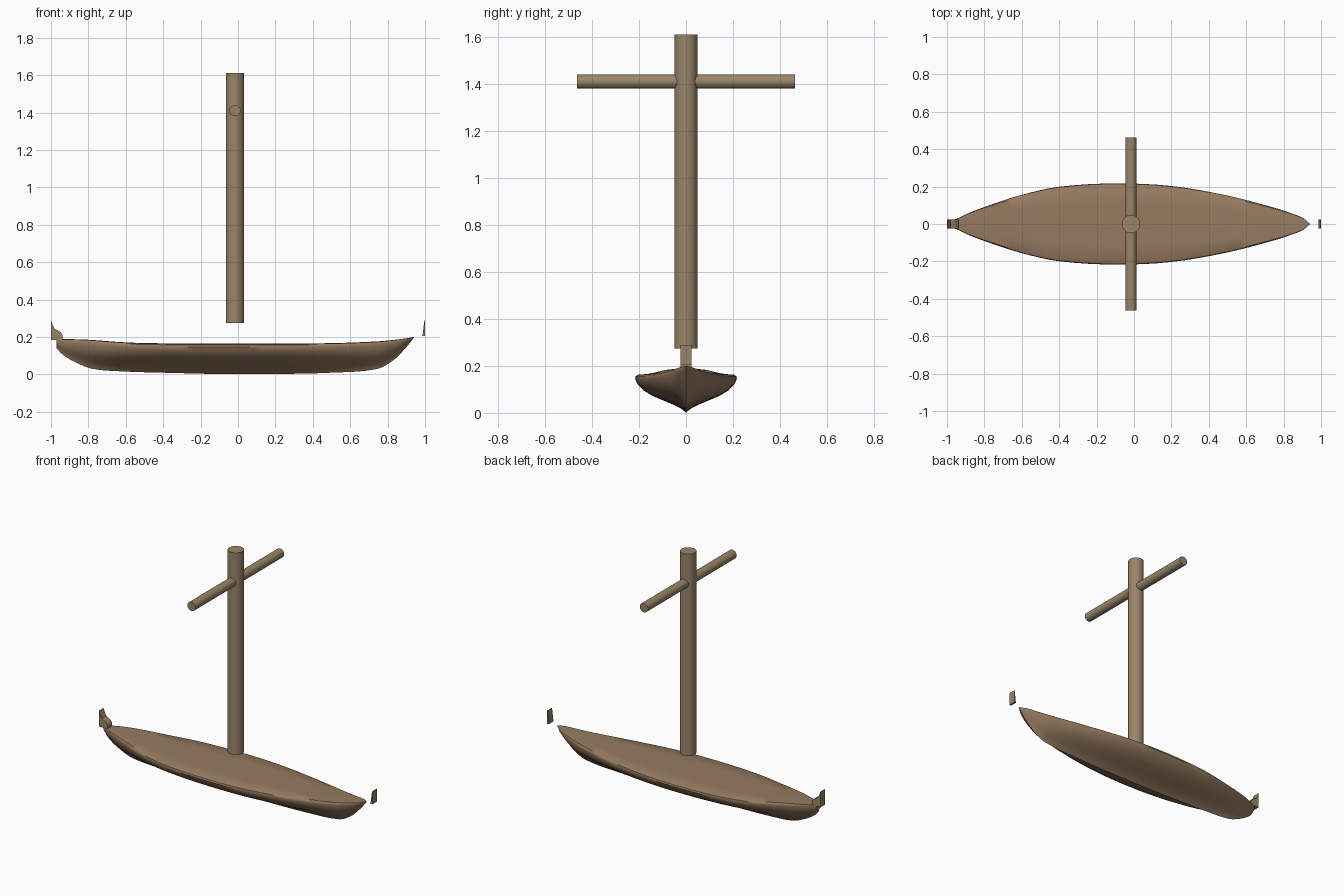
import bpy, bmesh, math

if "Cube" in bpy.data.objects:
    bpy.data.objects.remove(bpy.data.objects["Cube"])


def material(name, color):
    m = bpy.data.materials.new(name)
    m.diffuse_color = (*color, 1)
    m.use_nodes = True
    m.node_tree.nodes["Principled BSDF"].inputs["Base Color"].default_value = m.diffuse_color
    return m


hull_wood = material("hull_wood", (0.31, 0.20, 0.12))
spar_wood = material("spar_wood", (0.32, 0.235, 0.14))


def make(name, bm, mat, angle):
    bmesh.ops.recalc_face_normals(bm, faces=bm.faces)
    mesh = bpy.data.meshes.new(name)
    bm.to_mesh(mesh)
    bm.free()
    ob = bpy.data.objects.new(name, mesh)
    bpy.context.collection.objects.link(ob)
    mesh.materials.append(mat)
    bpy.ops.object.select_all(action='DESELECT')
    ob.select_set(True)
    bpy.context.view_layer.objects.active = ob
    bpy.ops.object.shade_smooth_by_angle(angle=math.radians(angle))
    return ob


def spline(pts, steps):
    """Smooth curve through the points, one tuple per sample."""
    out = []
    for i in range(len(pts) - 1):
        p1, p2 = pts[i], pts[i + 1]
        p0, p3 = pts[max(i - 1, 0)], pts[min(i + 2, len(pts) - 1)]
        # tangents per unit x keep unevenly spaced stations smooth
        dx = p2[0] - p1[0]
        for s in range(steps):
            t = s / steps
            h = (2*t**3 - 3*t*t + 1, t**3 - 2*t*t + t, 3*t*t - 2*t**3, t**3 - t*t)
            row = [p1[0] + dx * t]
            for k in range(1, len(p1)):
                m1 = (p2[k] - p0[k]) / (p2[0] - p0[0]) * dx
                m2 = (p3[k] - p1[k]) / (p3[0] - p1[0]) * dx
                row.append(h[0]*p1[k] + h[1]*m1 + h[2]*p2[k] + h[3]*m2)
            out.append(tuple(row))
    return out + [tuple(pts[-1])]


# Hull stations: x, half beam, keel height, deck height
stations = [
    (-0.97, 0.020, 0.140, 0.186), (-0.94, 0.032, 0.108, 0.188),
    (-0.88, 0.060, 0.070, 0.188), (-0.78, 0.098, 0.030, 0.184),
    (-0.60, 0.156, 0.015, 0.171), (-0.40, 0.199, 0.009, 0.166),
    (-0.10, 0.217, 0.002, 0.165), (0.20, 0.203, 0.002, 0.165),
    (0.50, 0.152, 0.009, 0.167), (0.74, 0.090, 0.028, 0.176),
    (0.83, 0.061, 0.075, 0.184), (0.90, 0.034, 0.145, 0.193),
    (0.94, 0.002, 0.196, 0.200)]
# Half section from keel to deck centre, as fractions of beam and depth
half = [(0, 0), (0.08, 0.09), (0.22, 0.19), (0.42, 0.30), (0.65, 0.43),
        (0.84, 0.58), (0.95, 0.74), (1.0, 0.88), (0.985, 0.95),
        (0.94, 0.985), (0.5, 1.0), (0, 1.0)]
section = half + [(-y, z) for y, z in half[-2:0:-1]]
bm = bmesh.new()
rings = [[bm.verts.new((x, b * y, k + (d - k) * z)) for y, z in section]
         for x, b, k, d in spline(stations, 4)]
n = len(section)
for a, b in zip(rings, rings[1:]):
    for i in range(n):
        j = (i + 1) % n
        bm.faces.new((a[i], a[j], b[j], b[i]))
bm.faces.new(rings[0])
bm.faces.new(rings[-1])
make("hull", bm, hull_wood, 40)


# Mast and yard
def rod(name, radius, length, loc, rot_x=0):
    bm = bmesh.new()
    bmesh.ops.create_cone(bm, cap_ends=True, segments=32, radius1=radius,
                          radius2=radius, depth=length)
    ob = make(name, bm, spar_wood, 30)
    ob.location = loc
    ob.rotation_euler.x = rot_x


rod("mast", 0.049, 1.335, (-0.016, 0, 0.9425))
rod("yard", 0.03, 0.926, (-0.016, 0, 1.41), math.pi / 2)


# Stem and stern posts, extruded side profiles
def post(name, profile, half_width):
    bm = bmesh.new()
    l, r = [[bm.verts.new((x, s * half_width, z)) for x, z in profile]
            for s in (-1, 1)]
    bm.faces.new(l)
    bm.faces.new(r)
    for i in range(len(profile)):
        j = (i + 1) % len(profile)
        bm.faces.new((l[i], l[j], r[j], r[i]))
    make(name, bm, spar_wood, 30)


post("stern_post", [(-1, 0.185), (-0.938, 0.185), (-0.938, 0.21),
                    (-0.948, 0.226), (-0.965, 0.236), (-0.98, 0.243),
                    (-0.99, 0.262), (-1, 0.29)], 0.024)
post("bow_post", [(0.986, 0.205), (0.999, 0.205), (1, 0.29), (0.997, 0.29)], 0.024)
